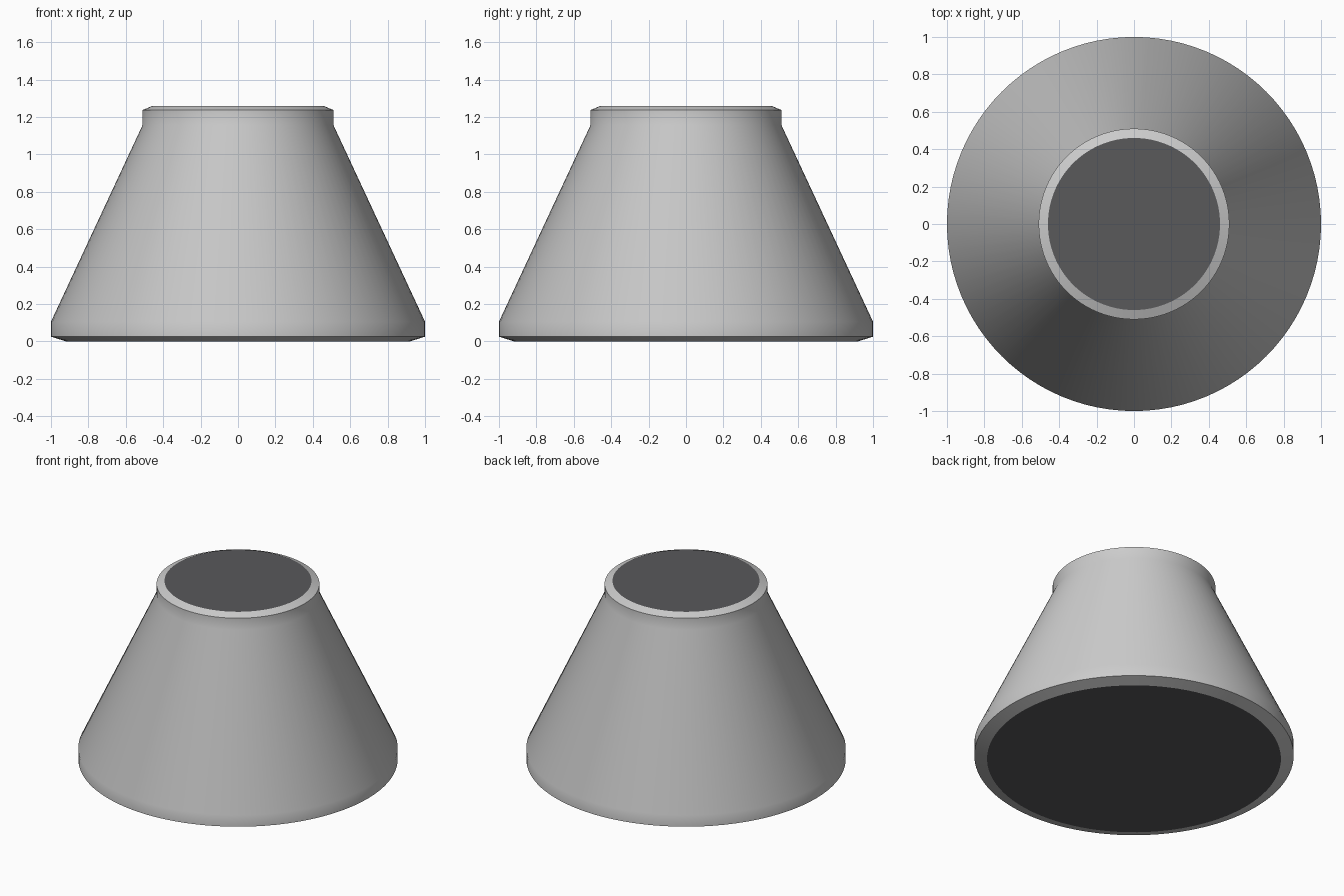
import bpy, bmesh, math

if "Cube" in bpy.data.objects:
    bpy.data.objects.remove(bpy.data.objects["Cube"])

SIDES = 96


def ring(bm, r, z):
    return [bm.verts.new((r * math.cos(2 * math.pi * i / SIDES),
                          r * math.sin(2 * math.pi * i / SIDES), z)) for i in range(SIDES)]


def make_object(name, bm):
    mesh = bpy.data.meshes.new(name)
    bm.to_mesh(mesh)
    bm.free()
    obj = bpy.data.objects.new(name, mesh)
    bpy.context.collection.objects.link(obj)
    return obj


# Tapered shell: bevelled foot, straight band, cone, straight neck, bevelled lip
profile = [(0.92, 0.0), (1.0, 0.025), (1.0, 0.105), (0.51, 1.157),
           (0.51, 1.237), (0.46, 1.258)]
bm = bmesh.new()
rings = [ring(bm, r, z) for r, z in profile]
for low, high in zip(rings, rings[1:]):
    for i in range(SIDES):
        j = (i + 1) % SIDES
        bm.faces.new((low[i], low[j], high[j], high[i]))
shell = make_object("tapered_shell", bm)
bpy.context.view_layer.objects.active = shell
shell.select_set(True)
bpy.ops.object.shade_smooth_by_angle(angle=math.radians(35))

# Dark flat end discs
dark = bpy.data.materials.new("dark_grey")
dark.diffuse_color = (0.1, 0.1, 0.105, 1)
dark.use_nodes = True
dark.node_tree.nodes["Principled BSDF"].inputs["Base Color"].default_value = dark.diffuse_color
for name, (r, z), flip in (("bottom_disc", profile[0], True),
                           ("top_disc", profile[-1], False)):
    bm = bmesh.new()
    verts = ring(bm, r, z)
    bm.faces.new(verts[::-1] if flip else verts)
    disc = make_object(name, bm)
    disc.data.materials.append(dark)
